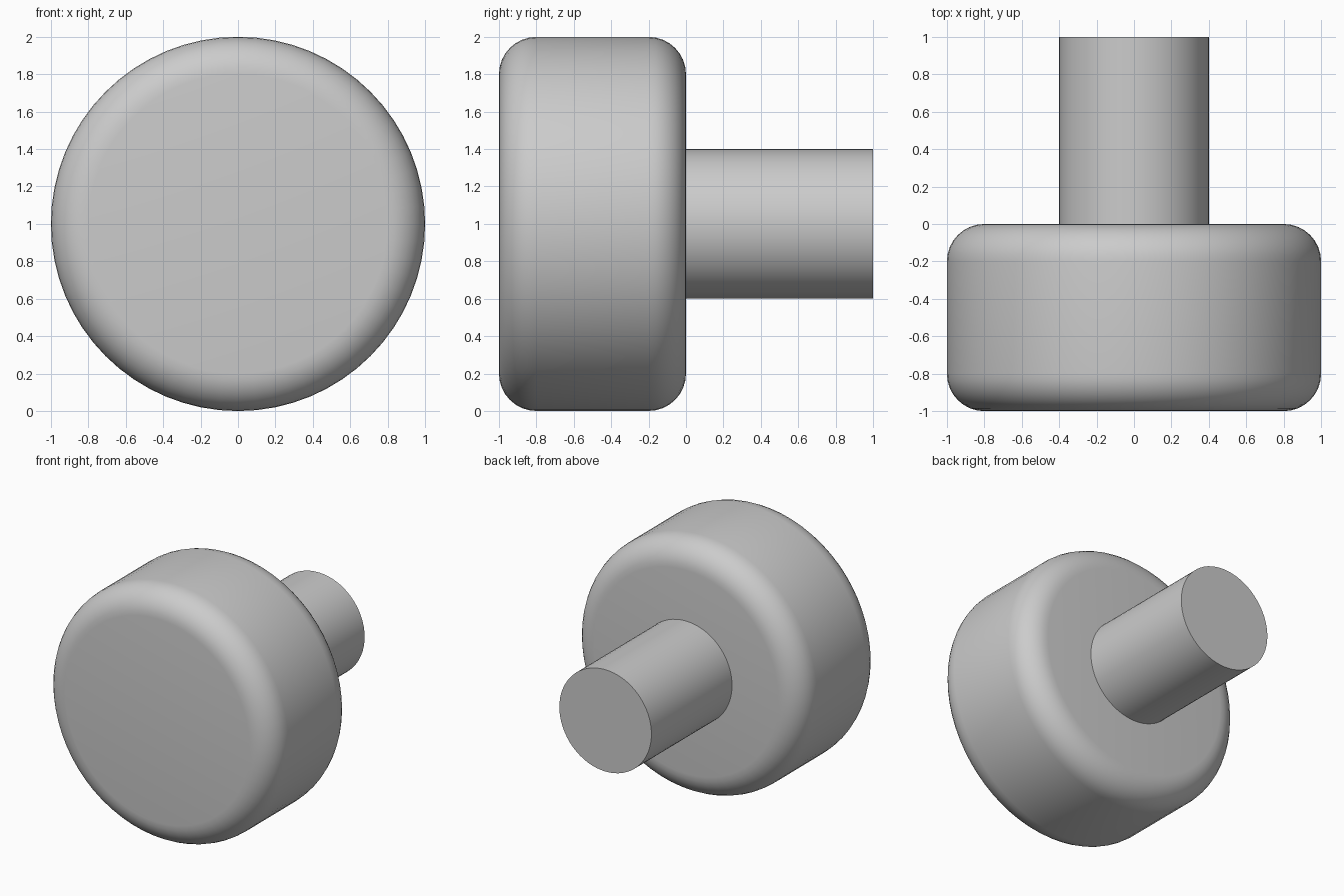
import bpy
from math import radians

if "Cube" in bpy.data.objects:
    bpy.data.objects.remove(bpy.data.objects["Cube"])


def y_cylinder(name, radius, y0, y1, z=1.0, sides=64):
    """Cylinder lying along the y axis between y0 and y1."""
    bpy.ops.mesh.primitive_cylinder_add(
        vertices=sides, radius=radius, depth=y1 - y0,
        location=(0, (y0 + y1) / 2, z), rotation=(radians(90), 0, 0))
    obj = bpy.context.object
    obj.name = name
    bpy.ops.object.transform_apply(location=False, rotation=True, scale=False)
    return obj


# Knob head with both rims rounded over
head = y_cylinder("knob_head", 1.0, -1.0, 0.0)
bevel = head.modifiers.new("rounded_rims", 'BEVEL')
bevel.width = 0.2
bevel.segments = 8
bevel.limit_method = 'ANGLE'
bevel.angle_limit = radians(40)
bpy.ops.object.modifier_apply(modifier=bevel.name)
bpy.ops.object.shade_smooth_by_angle(angle=radians(30))

# Plain shaft, set slightly into the back of the head
shaft = y_cylinder("knob_shaft", 0.4, -0.03, 1.0)
bpy.ops.object.shade_smooth_by_angle(angle=radians(30))
